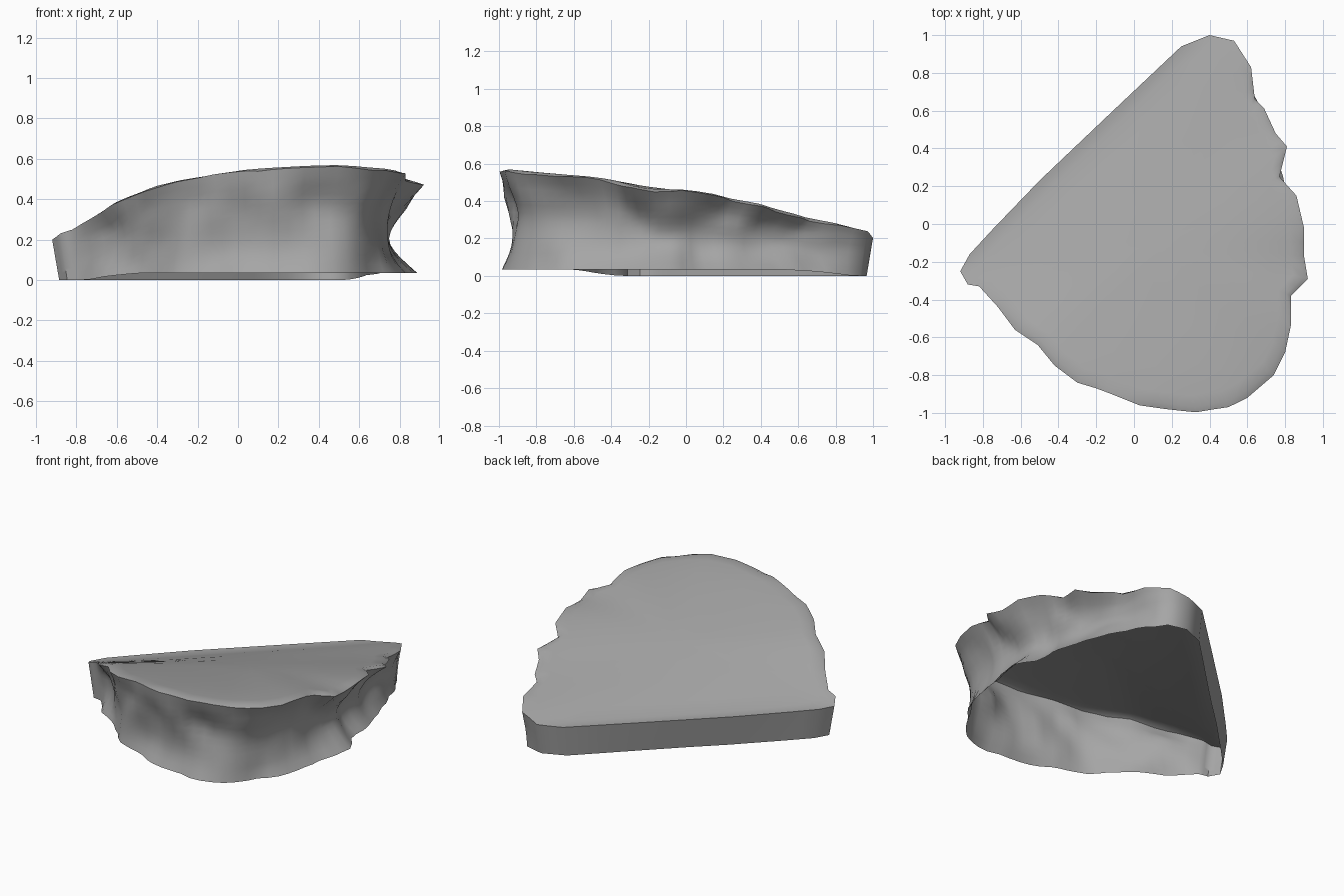
import bpy, bmesh, math
from mathutils import Vector, noise

if "Cube" in bpy.data.objects:
    bpy.data.objects.remove(bpy.data.objects["Cube"])

# Rim outline, counter-clockwise from the left tip; the last edge is the straight back
RIM = [(-.92, -.25), (-.88, -.32), (-.82, -.33), (-.72, -.44), (-.63, -.56),
       (-.51, -.64), (-.42, -.75), (-.3, -.84), (-.2, -.87), (-.12, -.9),
       (.03, -.96), (.17, -.98), (.33, -1), (.5, -.97), (.6, -.92),
       (.74, -.8), (.8, -.68), (.83, -.54), (.83, -.38), (.92, -.29),
       (.9, -.17), (.9, -.02), (.86, .15), (.77, .25), (.81, .41),
       (.75, .48), (.69, .61), (.64, .66), (.62, .83), (.53, .97),
       (.4, 1), (.25, .94), (-.1, .61), (-.5, .23), (-.75, -.03), (-.87, -.16)]
CENTRE = Vector((.15, -.1))


def back_distance(p):
    return max(0, .69 * p.x - .72 * p.y + .45)


def ramp(v, a, b):
    t = min(1, max(0, (v - a) / (b - a)))
    return t * t * (3 - 2 * t)


def top_height(p):
    d = back_distance(p)
    tilt = .035 * (p.x + p.y) * ramp(d, 0, .6)
    droop = .035 * math.exp(-(p - Vector((.93, -.22))).length_squared / .03)
    return .2 + .4 * d - .11 * d * d - tilt - droop


def split(points, n):
    """Subdivide a closed outline, n parts per edge."""
    pts = [Vector(p) for p in points]
    return [p.lerp(q, i / n) for p, q in zip(pts, pts[1:] + pts[:1]) for i in range(n)]


def wall_point(p, soft, f):
    """Point on the broken side; f runs from 1 at the rim to 0 at the foot."""
    rough = ramp(back_distance(p), .06, .35)
    right = ramp(soft.x, .55, .8)
    left = ramp(-soft.x, -.1, .6)
    q = p.lerp(soft, rough * min(1, (1 - f) * 2.5))
    waist = math.sin(math.pi * f ** .9)
    inset = .035 * (1 - f)
    inset += rough * (waist * (.035 + .075 * right) + (1 - f) * (.03 * right + .025 * left - .03))
    lump = noise.noise(Vector((soft.x * 3.2, soft.y * 3.2, f * 1.6 + 4)))
    chip = noise.noise(Vector((soft.x * 7, soft.y * 7, f * 2.5)))
    inset += rough * (.04 * lump + .025 * chip) * min(1, (1 - f) * 4)
    # Deep notch under the front lip
    inset += .05 * math.exp(-((p.x - .36) / .1) ** 2 - ((f - .68) / .2) ** 2) * (p.y < -.8)
    q = q + (CENTRE - q).normalized() * inset
    rim = top_height(p) - .012 * rough * (1 + chip)
    foot = .035 * ramp(back_distance(p), .1, .6)
    return Vector((q.x, q.y, foot + (rim - foot) * f))


def slab_point(p, s):
    """Point on the sloping top; s scales the outline toward the centre."""
    q = CENTRE + (p - CENTRE) * s
    ripple = .006 * noise.noise(Vector((q.x * 3, q.y * 3, 9))) * ramp(back_distance(q), 0, .4)
    return Vector((q.x, q.y, top_height(q) + ripple))


# Rim outline and a softened copy that the lower wall follows
outline = split(RIM, 2)
count = len(outline)
softened = [sum((outline[(i + k) % count] for k in range(-3, 4)), Vector((0, 0))) / 7
            for i in range(count)]

# One open-bottomed shell: side rings, then top rings, closed by a fan
bm = bmesh.new()
rings = [[bm.verts.new(wall_point(p, s, i / 12)) for p, s in zip(outline, softened)]
         for i in range(13)]
rings += [[bm.verts.new(slab_point(p, s)) for p in outline] for s in (.965, .9, .75, .5, .25)]
for low, high in zip(rings, rings[1:]):
    for i in range(count):
        j = (i + 1) % count
        bm.faces.new((low[i], low[j], high[j], high[i]))
hub = bm.verts.new((CENTRE.x, CENTRE.y, top_height(CENTRE)))
for i in range(count):
    bm.faces.new((rings[-1][i], rings[-1][(i + 1) % count], hub))

mesh = bpy.data.meshes.new("rock_ledge")
bm.to_mesh(mesh)
bm.free()
rock = bpy.data.objects.new("rock_ledge", mesh)
bpy.context.collection.objects.link(rock)

# Plain grey stone
stone = bpy.data.materials.new("grey_stone")
stone.use_nodes = True
colour = (.38, .38, .38, 1)
stone.diffuse_color = colour
stone.node_tree.nodes["Principled BSDF"].inputs["Base Color"].default_value = colour
mesh.materials.append(stone)

bpy.context.view_layer.objects.active = rock
rock.select_set(True)
bpy.ops.object.shade_smooth_by_angle(angle=math.radians(50))
